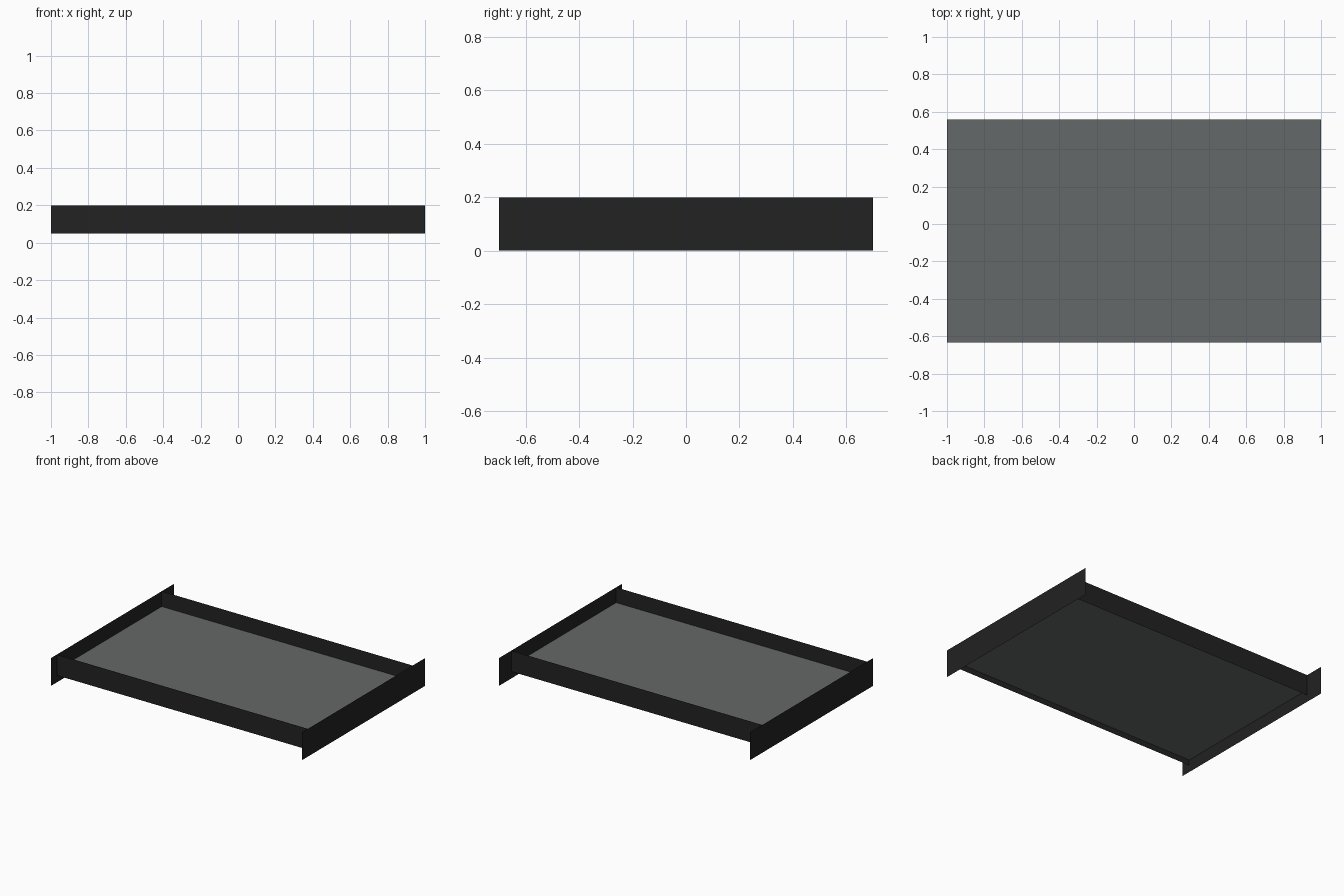
import bpy
import math

if "Cube" in bpy.data.objects:
    bpy.data.objects.remove(bpy.data.objects["Cube"])


def material(name, rgb):
    m = bpy.data.materials.new(name)
    m.diffuse_color = (*rgb, 1.0)
    m.use_nodes = True
    m.node_tree.nodes["Principled BSDF"].inputs["Base Color"].default_value = m.diffuse_color
    return m


charcoal = material("charcoal_frame", (0.016, 0.016, 0.016))
grey = material("grey_deck", (0.13, 0.14, 0.14))


def panel(name, size, location, rotation, mat):
    """Flat sheet of the given width and height, turned into place."""
    bpy.ops.mesh.primitive_plane_add(size=1, location=location, rotation=rotation)
    ob = bpy.context.object
    ob.name = name
    ob.scale = (size[0], size[1], 1)
    bpy.ops.object.transform_apply(location=False, rotation=True, scale=True)
    ob.data.materials.append(mat)
    return ob


FRONT, BACK = -0.633, 0.56
MID = (FRONT + BACK) / 2
Q = math.pi / 2

# recessed deck
panel("deck", (2.0, BACK - FRONT), (0, MID, 0.09), (0, 0, 0), grey)

# long front and back rails, raised off the ground
panel("front_rail", (2.0, 0.15), (0, FRONT, 0.125), (Q, 0, 0), charcoal)
panel("back_rail", (2.0, 0.15), (0, BACK, 0.125), (Q, 0, math.pi), charcoal)

# end boards reaching the ground
for name, s in (("left_end_board", -1), ("right_end_board", 1)):
    panel(name, (1.4, 0.2), (s, 0, 0.1), (Q, 0, s * Q), charcoal)
